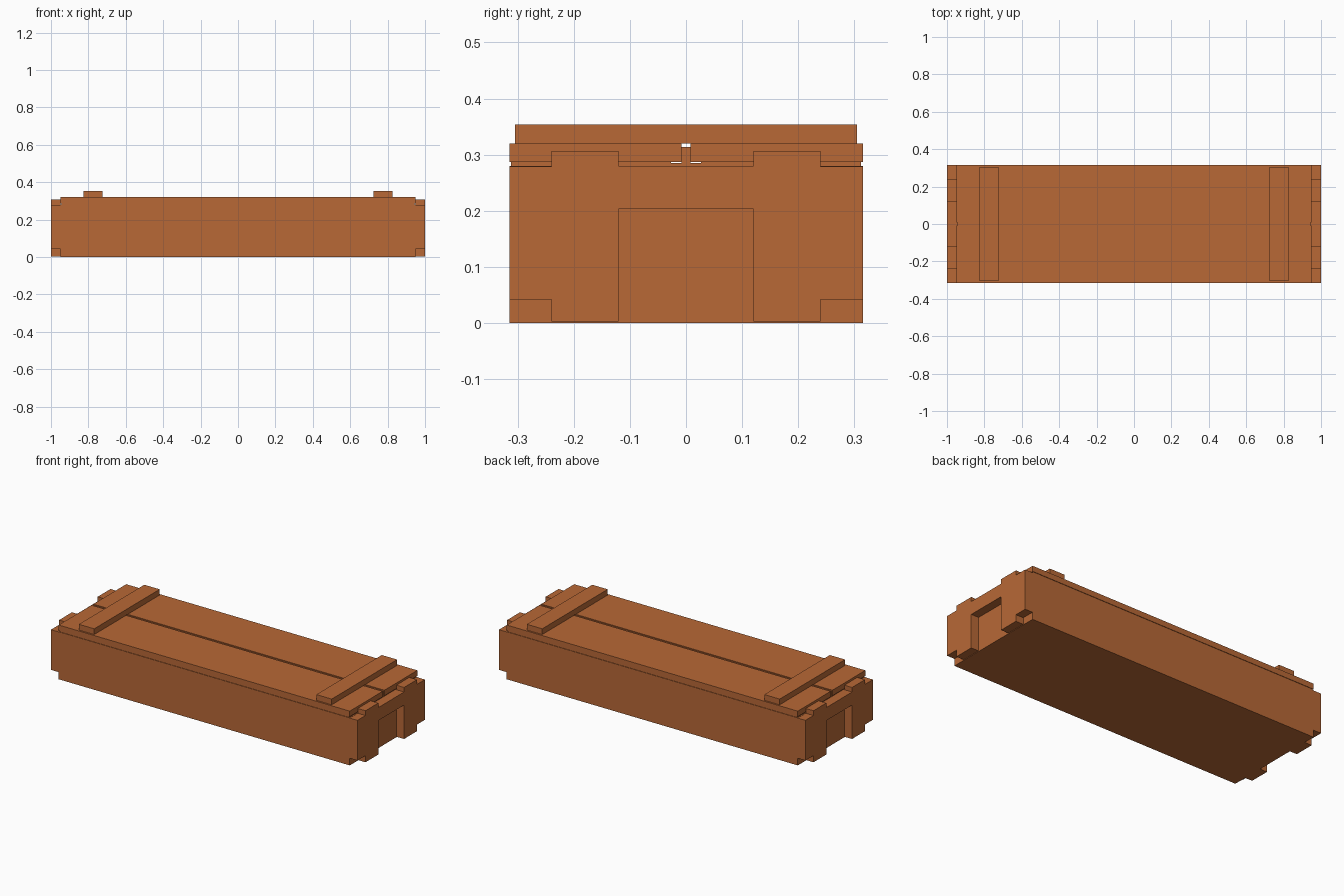
import bpy, bmesh

if "Cube" in bpy.data.objects:
    bpy.data.objects.remove(bpy.data.objects["Cube"])

wood = bpy.data.materials.new("wood")
wood.diffuse_color = (0.48, 0.14, 0.037, 1)
wood.use_nodes = True
wood.node_tree.nodes["Principled BSDF"].inputs["Base Color"].default_value = wood.diffuse_color


def finish(name, bm):
    bmesh.ops.recalc_face_normals(bm, faces=bm.faces)
    me = bpy.data.meshes.new(name)
    bm.to_mesh(me)
    bm.free()
    me.materials.append(wood)
    ob = bpy.data.objects.new(name, me)
    bpy.context.collection.objects.link(ob)
    return ob


def extrude_x(name, profile, x0, x1):
    """Extrude a closed y-z profile from x0 to x1."""
    bm = bmesh.new()
    face = bm.faces.new([bm.verts.new((x0, y, z)) for y, z in profile])
    res = bmesh.ops.extrude_face_region(bm, geom=[face])
    moved = [g for g in res["geom"] if isinstance(g, bmesh.types.BMVert)]
    bmesh.ops.translate(bm, verts=moved, vec=(x1 - x0, 0, 0))
    return finish(name, bm)


def box(name, x0, x1, y0, y1, z0, z1):
    return extrude_x(name, [(y0, z0), (y1, z0), (y1, z1), (y0, z1)], x0, x1)


# Crate body
box("crate_body", -0.95, 0.95, -0.315, 0.315, 0, 0.28)

# Notched end frames with a recessed hand hold and raised tabs
half = [(0.12, 0.203), (0.12, 0.003), (0.24, 0.003), (0.24, 0.042), (0.315, 0.042),
        (0.315, 0.279), (0.24, 0.279), (0.24, 0.307), (0.12, 0.307), (0.12, 0.28)]
end_profile = half + [(-y, z) for y, z in reversed(half)]
for s, side in ((-1, "left"), (1, "right")):
    extrude_x(side + "_end_frame", end_profile, s * 0.95, s * 1.0)
    # Batten across the lid
    box(side + "_lid_batten", s * 0.725, s * 0.825, -0.305, 0.305, 0.32, 0.354)

# Two lid boards, each on a slightly inset lower layer
for s, side in ((-1, "front"), (1, "back")):
    box(side + "_lid_board", -0.95, 0.95, s * 0.008, s * 0.315, 0.287, 0.32)
    box(side + "_lid_liner", -0.944, 0.944, s * 0.027, s * 0.312, 0.28, 0.287)

# T-shaped strip closing the gap between lid boards
t_half = [(0.027, 0.28), (0.027, 0.285), (0.008, 0.285), (0.008, 0.314)]
extrude_x("lid_gap_strip", t_half + [(-y, z) for y, z in reversed(t_half)], -0.944, 0.944)
